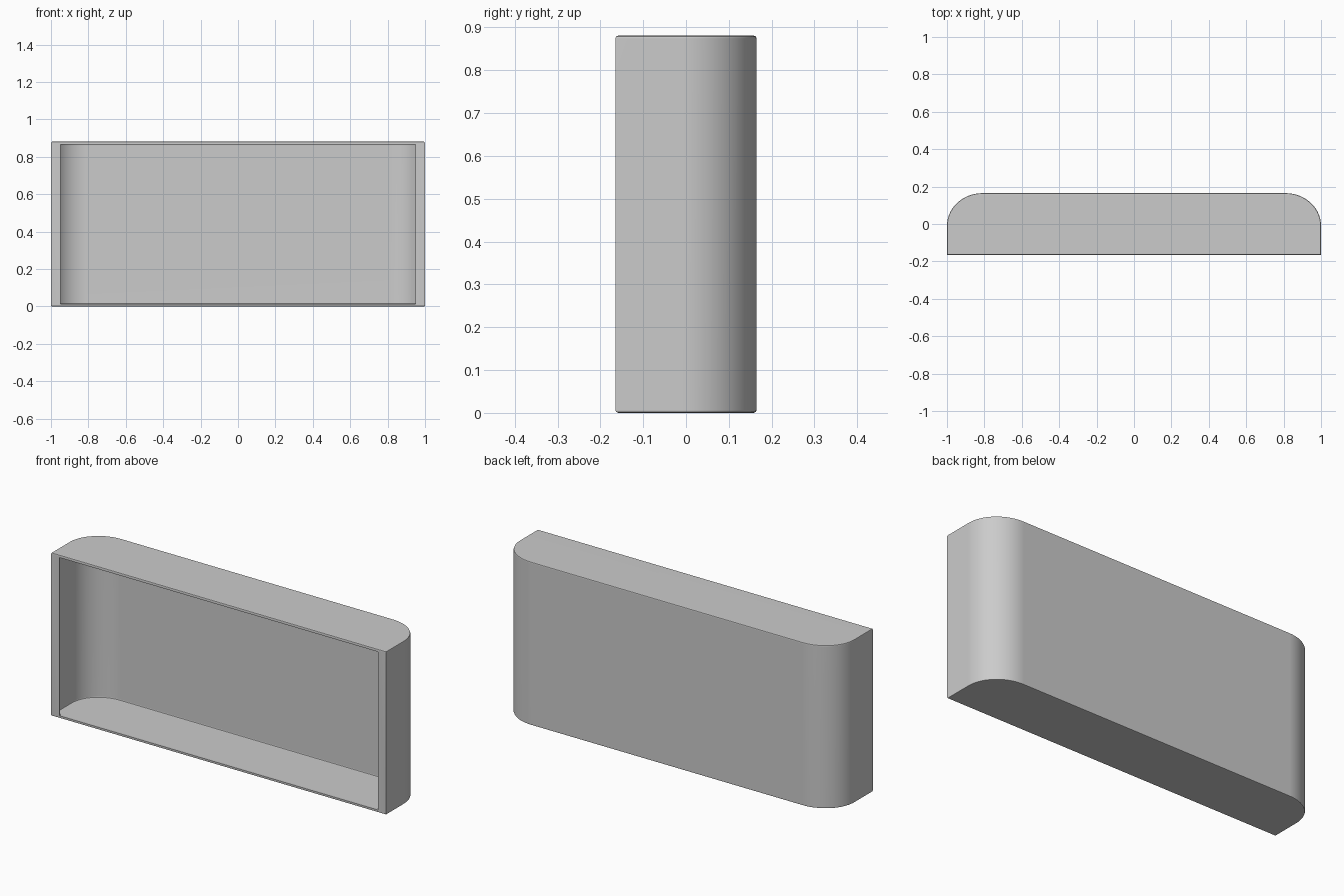
import bpy, bmesh, math

if "Cube" in bpy.data.objects:
    bpy.data.objects.remove(bpy.data.objects["Cube"])

HEIGHT = 0.881
WALL = 0.014


def rounded_prism(name, half_w, y_front, y_back, rx, ry, z0, z1, bevel):
    """Vertical prism: straight front, two rounded back corners."""
    pts = [(-half_w, y_front), (half_w, y_front)]
    n = 14
    for sign in (1, -1):
        arc = []
        for i in range(n + 1):
            a = math.pi / 2 * i / n
            arc.append((sign * (half_w - rx + rx * math.cos(a)),
                        y_back - ry + ry * math.sin(a)))
        pts += arc if sign == 1 else arc[::-1]
    bm = bmesh.new()
    face = bm.faces.new([bm.verts.new((x, y, z0)) for x, y in pts])
    ext = bmesh.ops.extrude_face_region(bm, geom=[face])
    top = [v for v in ext["geom"] if isinstance(v, bmesh.types.BMVert)]
    bmesh.ops.translate(bm, verts=top, vec=(0, 0, z1 - z0))
    bmesh.ops.recalc_face_normals(bm, faces=bm.faces)
    # soften the top and bottom rims
    if bevel:
        rims = [e for e in bm.edges
                if abs(e.verts[0].co.z - e.verts[1].co.z) < 1e-6]
        bmesh.ops.bevel(bm, geom=rims, offset=bevel, segments=2,
                        profile=0.5, affect='EDGES')
    mesh = bpy.data.meshes.new(name)
    bm.to_mesh(mesh)
    bm.free()
    obj = bpy.data.objects.new(name, mesh)
    bpy.context.collection.objects.link(obj)
    return obj


# Outer housing
shell = rounded_prism("tray_shell", 1.0, -0.165, 0.165, 0.19, 0.175,
                      0.0, HEIGHT, 0.007)

# Inner cavity with even walls, then a narrower opening that leaves side lips
cavity = rounded_prism("cavity_cutter", 1 - WALL, -0.159, 0.165 - WALL,
                       0.19 - WALL, 0.175 - WALL,
                       0.013, HEIGHT - 0.013, 0.007)
opening = rounded_prism("opening_cutter", 0.95, -0.3, -0.12, 0.01, 0.01,
                        0.014, HEIGHT - 0.014, 0)

# Apply the cuts, remove the helpers, shade smoothly
bpy.context.view_layer.objects.active = shell
shell.select_set(True)
for cutter in (cavity, opening):
    cut = shell.modifiers.new("cut", 'BOOLEAN')
    cut.operation = 'DIFFERENCE'
    cut.solver = 'EXACT'
    cut.object = cutter
    bpy.ops.object.modifier_apply(modifier=cut.name)
    bpy.data.objects.remove(cutter)
bpy.ops.object.shade_smooth_by_angle(angle=math.radians(30))
weighted = shell.modifiers.new("even_shading", 'WEIGHTED_NORMAL')
weighted.keep_sharp = True
